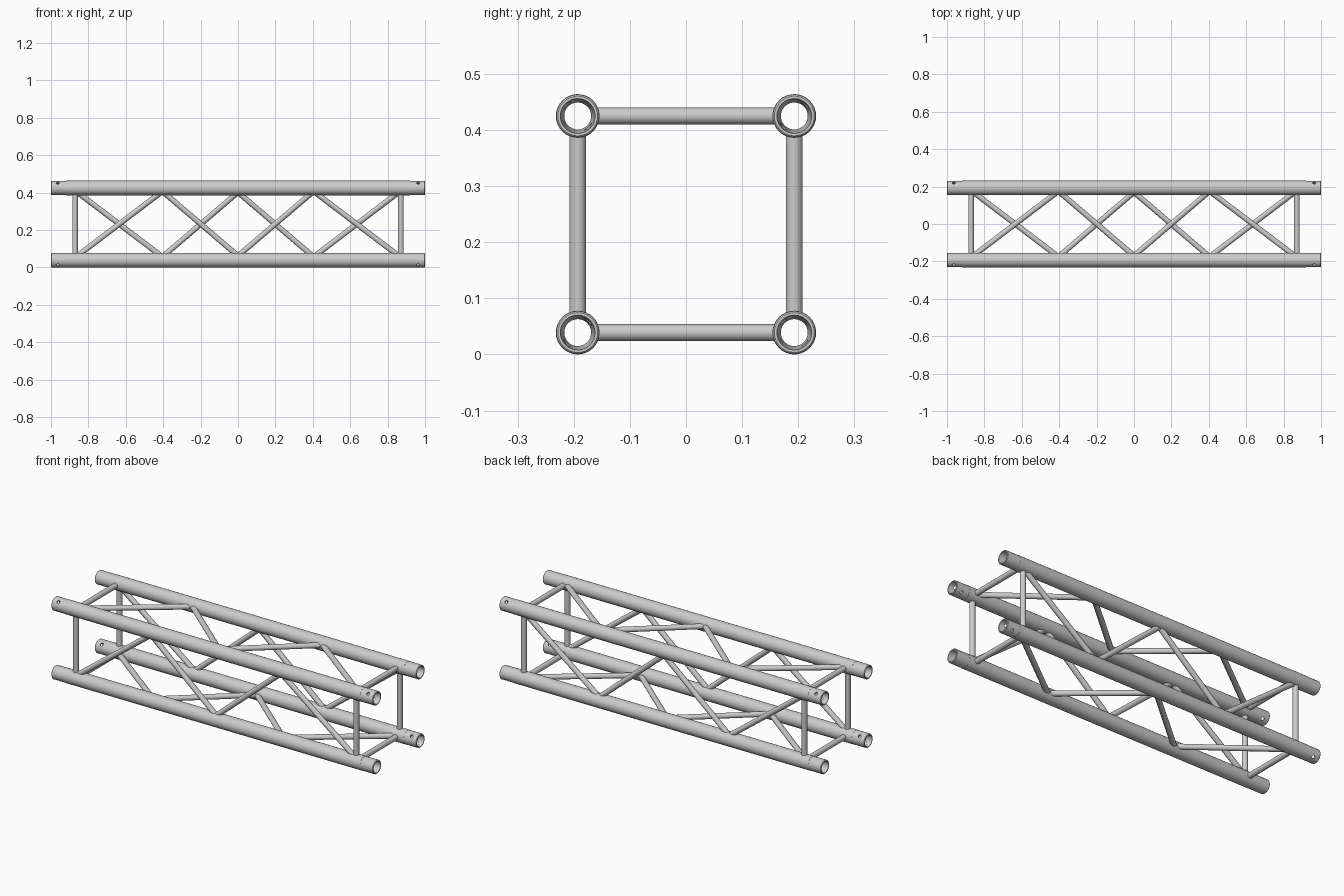
import bpy, bmesh, math
from mathutils import Vector, Matrix

if "Cube" in bpy.data.objects:
    bpy.data.objects.remove(bpy.data.objects["Cube"])

H = 0.193            # half spacing of the chords
R = 0.039            # chord radius
ZC = H + R           # height of the truss axis
SEG = 32


def finish(bm, name):
    bmesh.ops.recalc_face_normals(bm, faces=bm.faces)
    me = bpy.data.meshes.new(name)
    bm.to_mesh(me)
    bm.free()
    ob = bpy.data.objects.new(name, me)
    bpy.context.collection.objects.link(ob)
    return ob


def smooth(ob):
    bpy.ops.object.select_all(action='DESELECT')
    ob.select_set(True)
    bpy.context.view_layer.objects.active = ob
    bpy.ops.object.shade_smooth_by_angle(angle=math.radians(35))


def lathe(name, profile, y, z):
    """Closed (x, radius) profile turned around an x-parallel axis."""
    bm = bmesh.new()
    rings = []
    for i in range(SEG):
        a = 2 * math.pi * i / SEG
        rings.append([bm.verts.new((x, y + r * math.cos(a), z + r * math.sin(a)))
                      for x, r in profile])
    n = len(profile)
    for i in range(SEG):
        a, b = rings[i], rings[(i + 1) % SEG]
        for j in range(n):
            k = (j + 1) % n
            bm.faces.new((a[j], a[k], b[k], b[j]))
    return finish(bm, name)


def rod(bm, p, q, r, rot, seg=20):
    """Round bar in the front face, ends mitred flat against the chords."""
    p, q = Vector(p), Vector(q)
    d = (q - p).normalized()
    u = Vector((0, 1, 0))
    v = d.cross(u)
    ends = []
    for c in (p, q):
        ring = []
        for i in range(seg):
            a = 2 * math.pi * i / seg
            o = r * (math.cos(a) * u + math.sin(a) * v)
            o -= d * (o.z / d.z)
            ring.append(bm.verts.new(rot @ (c + o)))
        ends.append(ring)
        bm.faces.new(ring)
    for i in range(seg):
        j = (i + 1) % seg
        bm.faces.new((ends[0][i], ends[0][j], ends[1][j], ends[1][i]))


# Four chords with drilled end couplers
for sy, yn in ((-1, "front"), (1, "back")):
    for sz, zn in ((-1, "bottom"), (1, "top")):
        y, z = sy * H, ZC + sz * H
        tube = [(-0.92, R), (0.92, R), (0.92, 0.025), (-0.92, 0.025)]
        smooth(lathe(f"chord_{yn}_{zn}", tube, y, z))
        for sx, xn in ((-1, "left"), (1, "right")):
            prof = [(0.918, 0.0382), (0.997, 0.0382), (1.0, 0.0355),
                    (1.0, 0.031), (0.918, 0.024)]
            ob = lathe(f"coupler_{yn}_{zn}_{xn}", [(sx * x, r) for x, r in prof], y, z)
            # Diagonal pin hole through the coupler
            bm = bmesh.new()
            axis = Vector((0, sy, sz)).normalized()
            mat = (Matrix.Translation((sx * 0.963, y, z))
                   @ axis.to_track_quat('Z', 'Y').to_matrix().to_4x4())
            bmesh.ops.create_cone(bm, cap_ends=True, segments=16, radius1=0.009,
                                  radius2=0.009, depth=0.12, matrix=mat)
            cutter = finish(bm, "pin_hole_cutter")
            cutter.hide_render = True
            mod = ob.modifiers.new("pin_hole", 'BOOLEAN')
            mod.operation, mod.object, mod.solver = 'DIFFERENCE', cutter, 'EXACT'
            bpy.context.view_layer.objects.active = ob
            bpy.ops.object.modifier_apply(modifier=mod.name)
            bpy.data.objects.remove(cutter)
            smooth(ob)

# Lacing: the front face pattern turned onto all four sides
E = H - 0.030        # bar ends sit inside the chord wall
runs = [(-0.85, -1, -0.42, 1), (-0.39, 1, -0.008, -1),
        (0.008, -1, 0.39, 1), (0.42, 1, 0.85, -1)]
for k, side in enumerate(("front", "top", "back", "bottom")):
    rot = Matrix.Translation((0, 0, ZC)) @ Matrix.Rotation(-k * math.pi / 2, 4, 'X')
    bm = bmesh.new()
    for x0, s0, x1, s1 in runs:
        rod(bm, (x0, -H, s0 * E), (x1, -H, s1 * E), 0.0145, rot)
    smooth(finish(bm, f"diagonal_braces_{side}"))
    bm = bmesh.new()
    for x in (-0.871, 0.871):
        rod(bm, (x, -H, -E), (x, -H, E), 0.015, rot)
    smooth(finish(bm, f"end_bars_{side}"))
